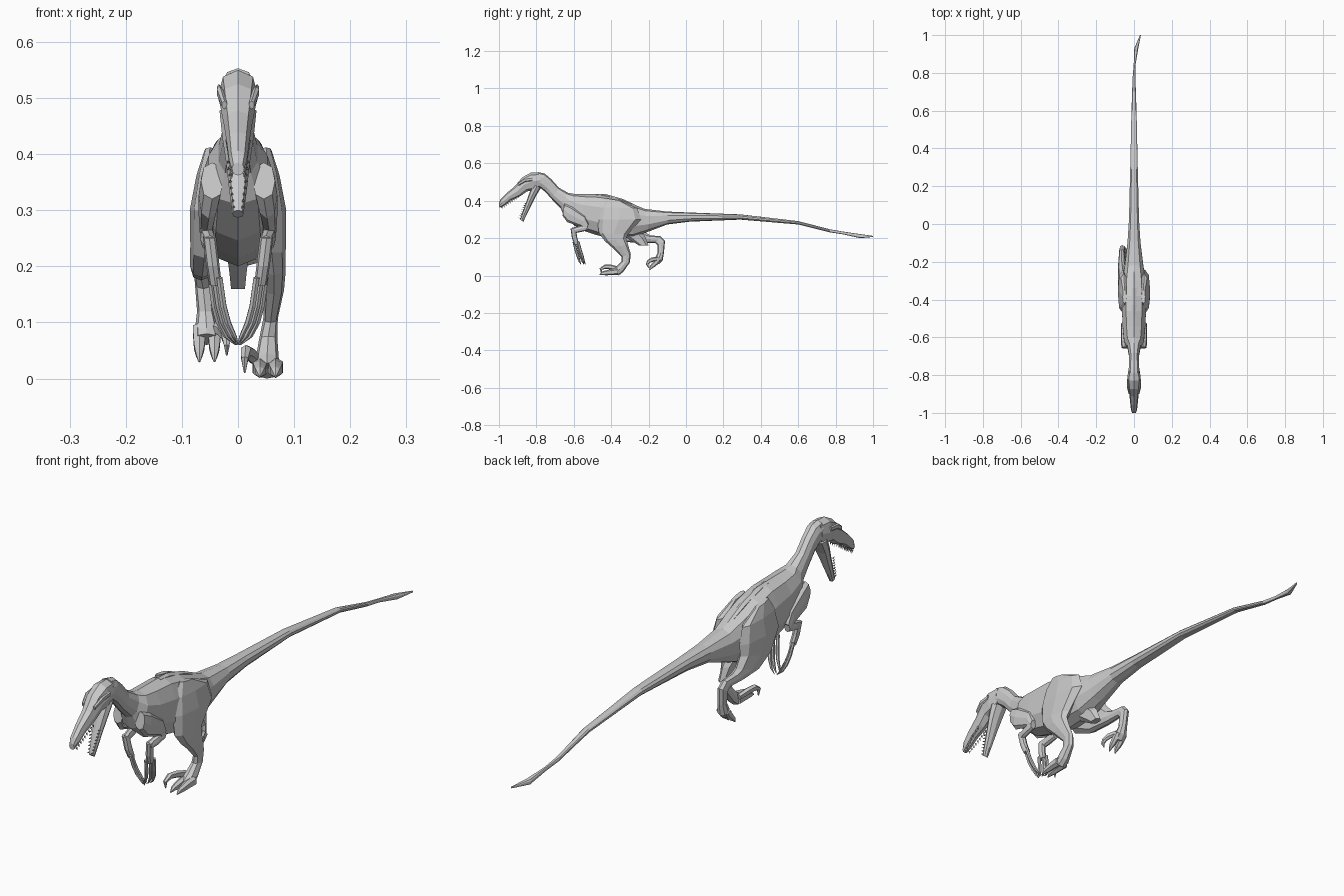
import bpy, bmesh, math
from mathutils import Vector


def loft(name, sections, sides=8, box=0.85):
    """Skin rings; each section is (y, z of one edge, y, z of opposite edge, x centre, half width)."""
    bm = bmesh.new()
    rings = []
    for ya, za, yb, zb, x, hw in sections:
        a, b = Vector((x, ya, za)), Vector((x, yb, zb))
        mid, half = (a + b) / 2, (a - b) / 2
        ring = []
        for i in range(sides):
            t = 2 * math.pi * i / sides
            c, s = math.cos(t), math.sin(t)
            c = math.copysign(abs(c) ** box, c)
            s = math.copysign(abs(s) ** box, s)
            ring.append(bm.verts.new(mid + half * c + Vector((hw * s, 0, 0))))
        rings.append(ring)
    for r, q in zip(rings, rings[1:]):
        for i in range(sides):
            j = (i + 1) % sides
            bm.faces.new((r[i], r[j], q[j], q[i]))
    bm.faces.new(rings[0])
    bm.faces.new(rings[-1])
    return finish(name, bm)


def finish(name, bm):
    bmesh.ops.recalc_face_normals(bm, faces=bm.faces)
    me = bpy.data.meshes.new(name)
    bm.to_mesh(me)
    bm.free()
    ob = bpy.data.objects.new(name, me)
    bpy.context.collection.objects.link(ob)
    return ob


def digit(name, pts):
    """Thin tapering toe, finger or claw through (x, y, z, radius) points."""
    secs = []
    for i, (x, y, z, r) in enumerate(pts):
        p, q = pts[max(i - 1, 0)], pts[min(i + 1, len(pts) - 1)]
        d = Vector((q[1] - p[1], q[2] - p[2])).normalized()
        secs.append((y - d.y * r, z + d.x * r, y + d.y * r, z - d.x * r, x, r * 0.85))
    return loft(name, secs, 6)


def teeth(name, start, end, w0, w1, direction, count):
    """Row of small cones on both sides of a jaw."""
    bm = bmesh.new()
    d = Vector(direction)
    for side in (-1, 1):
        for i in range(count):
            t = i / (count - 1)
            p = Vector((side * (w0 + (w1 - w0) * t), start[0] + (end[0] - start[0]) * t,
                        start[1] + (end[1] - start[1]) * t))
            base = [bm.verts.new(p + Vector(o)) for o in
                    ((.003, 0, 0), (-.002, .004, .002), (-.002, -.004, -.002))]
            tip = bm.verts.new(p + d * 0.014)
            bm.faces.new(base)
            for k in range(3):
                bm.faces.new((base[k], base[(k + 1) % 3], tip))
    return finish(name, bm)


# Neck, torso and tail with the twisted blade at its end
loft("body", [
    (-.79, .553, -.785, .47, 0, .030), (-.755, .545, -.775, .465, 0, .029),
    (-.72, .515, -.75, .445, 0, .027), (-.68, .47, -.715, .405, 0, .027),
    (-.63, .442, -.67, .36, 0, .036), (-.60, .437, -.65, .31, 0, .055),
    (-.54, .437, -.57, .246, 0, .062), (-.46, .436, -.47, .214, 0, .066),
    (-.38, .42, -.38, .20, 0, .070), (-.30, .388, -.28, .205, 0, .062),
    (-.22, .356, -.20, .235, 0, .050), (-.10, .342, -.10, .273, 0, .036),
    (.02, .337, .02, .288, 0, .028), (.29, .327, .29, .299, 0, .021),
    (.60, .291, .60, .273, 0, .014), (.77, .247, .77, .231, 0, .008),
    (.84, .235, .84, .220, .003, .005), (.93, .222, .93, .200, .012, .011),
    (1.0, .212, 1.0, .206, .034, .003)], 10)
loft("spine_ridge", [(-.48, .437, -.48, .42, 0, .012), (-.43, .436, -.43, .40, 0, .014),
                     (-.34, .41, -.34, .38, 0, .014), (-.25, .368, -.25, .35, 0, .01)], 6)
loft("pelvis_keel", [(-.36, .23, -.26, .25, 0, .025), (-.30, .19, -.22, .21, 0, .018),
                     (-.25, .16, -.20, .16, 0, .014)], 6)

# Head
loft("upper_skull", [
    (-1.0, .385, -.998, .362, 0, .011), (-.993, .406, -.975, .372, 0, .016),
    (-.96, .440, -.94, .40, 0, .020), (-.915, .478, -.885, .425, 0, .025),
    (-.875, .525, -.85, .45, 0, .032), (-.83, .550, -.815, .455, 0, .036),
    (-.775, .550, -.78, .47, 0, .031)])
loft("lower_jaw", [
    (-.82, .485, -.775, .47, 0, .033), (-.838, .44, -.805, .42, 0, .028),
    (-.852, .40, -.825, .38, 0, .022), (-.875, .335, -.852, .325, 0, .015),
    (-.887, .30, -.87, .287, 0, .010)])
teeth("upper_teeth", (-.985, .368), (-.90, .425), .011, .020, (0, .35, -.95), 9)
teeth("lower_teeth", (-.882, .305), (-.855, .385), .008, .018, (0, -.95, .3), 8)

for side, word in ((-1, "left"), (1, "right")):
    s = side
    loft(word + "_brow", [(-.90, .495, -.895, .48, s * .024, .005), (-.865, .52, -.86, .50, s * .032, .006),
                          (-.82, .525, -.82, .505, s * .034, .004)], 6)
    # Shoulder, folded arm and hand
    loft(word + "_upper_arm", [
        (-.65, .385, -.66, .32, s * .046, .020), (-.61, .37, -.635, .285, s * .052, .018),
        (-.54, .32, -.56, .26, s * .056, .014), (-.52, .275, -.545, .24, s * .056, .012)])
    loft(word + "_forearm", [
        (-.525, .275, -.53, .24, s * .056, .012), (-.57, .265, -.575, .23, s * .054, .013),
        (-.61, .255, -.605, .225, s * .050, .011)])
    loft(word + "_hand", [
        (-.617, .25, -.59, .255, s * .051, .012), (-.610, .20, -.582, .205, s * .045, .012),
        (-.597, .165, -.572, .17, s * .040, .011)])
    for i, (dy, dx) in enumerate(((-.012, -.008), (.004, 0), (.012, .008))):
        digit(f"{word}_finger_{i + 1}", [
            (s * (.041 + dx), -.588 + dy, .18, .007), (s * (.034 + dx), -.575 + dy, .13, .007),
            (s * (.026 + dx), -.565 + dy, .10, .007), (s * (.014 + dx), -.557 + dy, .075, .005),
            (s * (.002 + dx / 3), -.550 + dy, .06, .001)])

# Upper thigh shared by both legs
def thigh_top(s):
    return [(-.42, .412, -.35, .40, s * .050, .010), (-.46, .365, -.26, .36, s * .054, .020),
            (-.475, .30, -.24, .30, s * .057, .029)]

# Planted right leg
loft("right_leg", thigh_top(1) + [
    (-.465, .225, -.31, .22, .060, .025), (-.435, .185, -.32, .20, .064, .021),
    (-.395, .15, -.31, .165, .064, .018), (-.345, .10, -.295, .115, .058, .013),
    (-.345, .075, -.30, .07, .054, .016), (-.375, .045, -.335, .02, .052, .021),
    (-.40, .028, -.36, .0, .052, .022)])
for i, x in enumerate((.039, .067)):
    digit(f"right_toe_{i + 1}", [(x, -.365, .020, .018), (x, -.40, .018, .016), (x, -.43, .014, .013),
                                 (x, -.445, .012, .010), (x, -.462, .004, .002)])
digit("right_sickle_claw", [(.030, -.36, .035, .012), (.020, -.40, .045, .013), (.014, -.43, .048, .012),
                            (.012, -.455, .035, .008), (.012, -.452, .010, .002)])

# Raised left leg, swung backward
loft("left_leg", thigh_top(-1) + [
    (-.42, .215, -.24, .26, -.060, .025), (-.34, .18, -.21, .225, -.064, .022),
    (-.24, .175, -.19, .215, -.066, .018), (-.165, .175, -.135, .21, -.065, .014),
    (-.152, .16, -.112, .185, -.062, .015), (-.152, .12, -.118, .12, -.058, .015),
    (-.168, .09, -.125, .08, -.056, .021), (-.178, .08, -.145, .06, -.056, .020)])
for i, x in enumerate((-.069, -.042)):
    digit(f"left_toe_{i + 1}", [(x, -.145, .09, .015), (x, -.16, .07, .014), (x, -.175, .055, .012),
                                (x, -.188, .043, .008), (x, -.195, .030, .002)])
digit("left_sickle_claw", [(-.040, -.15, .09, .011), (-.028, -.18, .085, .012), (-.022, -.20, .075, .010),
                           (-.020, -.208, .06, .007), (-.020, -.200, .042, .002)])
